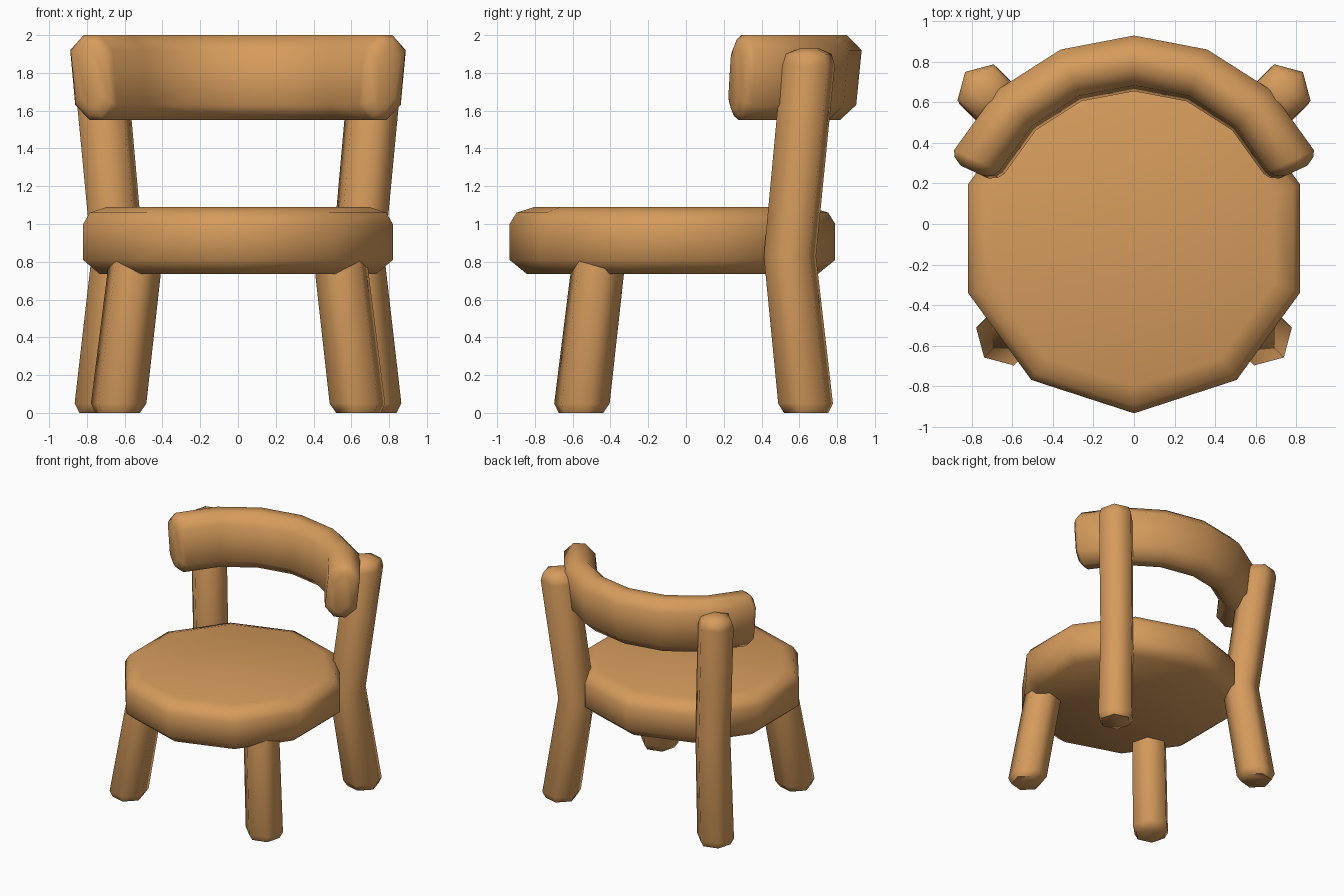
import bpy, bmesh, math
from mathutils import Vector

if "Cube" in bpy.data.objects:
    bpy.data.objects.remove(bpy.data.objects["Cube"])

wood = bpy.data.materials.new("warm wood")
wood.diffuse_color = (0.67, 0.33, 0.107, 1)
wood.use_nodes = True
wood.node_tree.nodes["Principled BSDF"].inputs["Base Color"].default_value = wood.diffuse_color


def loft(name, rings):
    """Skin a list of equal-length point rings and cap both ends."""
    bm = bmesh.new()
    vs = [[bm.verts.new(p) for p in ring] for ring in rings]
    n = len(vs[0])
    for a, b in zip(vs, vs[1:]):
        for i in range(n):
            j = (i + 1) % n
            bm.faces.new((a[i], a[j], b[j], b[i]))
    bm.faces.new(vs[0][::-1])
    bm.faces.new(vs[-1])
    bmesh.ops.recalc_face_normals(bm, faces=bm.faces)
    me = bpy.data.meshes.new(name)
    bm.to_mesh(me)
    bm.free()
    me.materials.append(wood)
    ob = bpy.data.objects.new(name, me)
    bpy.context.collection.objects.link(ob)
    bpy.ops.object.select_all(action='DESELECT')
    ob.select_set(True)
    bpy.context.view_layer.objects.active = ob
    bpy.ops.object.shade_smooth_by_angle(angle=math.radians(62))
    return ob


def ring(x, y, z, r, sides, turn):
    return [(x + r * math.cos(turn + math.tau * i / sides),
             y + r * math.sin(turn + math.tau * i / sides), z) for i in range(sides)]


# Seat: ten-sided disc with rounded rims
seat_profile = [(0.77, 0.735), (0.862, 0.81), (0.862, 1.0), (0.825, 1.06), (0.73, 1.09)]
loft("seat", [ring(0, -0.072, z, r, 10, math.pi / 2) for r, z in seat_profile])

# Legs: six-sided posts given as (x, y, z, radius), mirrored left and right
back_path = [(0.722, 0.636, 0, 0.122), (0.72, 0.633, 0.05, 0.15), (0.637, 0.55, 0.83, 0.143),
             (0.73, 0.647, 1.84, 0.146), (0.733, 0.65, 1.9, 0.125), (0.735, 0.652, 1.93, 0.05)]
front_path = [(0.637, -0.556, 0, 0.122), (0.632, -0.551, 0.05, 0.152), (0.525, -0.445, 0.95, 0.145)]
for side, sx in (("right", 1), ("left", -1)):
    for part, path in (("back_leg", back_path), ("front_leg", front_path)):
        sy = 1 if part == "back_leg" else -1
        loft(f"{part}_{side}", [ring(sx * x, y, z, r, 6, math.atan2(sy, sx))
                                for x, y, z, r in path])

# Backrest: chamfered bar swept along an arc, with inset ends
section = [(0.045, 2.0), (0.123, 1.92), (0.123, 1.63), (0.045, 1.55),
           (-0.045, 1.55), (-0.123, 1.63), (-0.123, 1.92), (-0.045, 2.0)]


def bar_ring(angle, shift=0.0, thin=1.0, low=1.0):
    out = Vector((math.cos(angle), math.sin(angle), 0))
    along = Vector((-out.y, out.x, 0))
    pts = []
    for r, z in section:
        lean = 0.1 * (z - 1.92) if z < 1.92 else 0
        p = Vector((0, -0.05, 0)) + out * (0.857 + r * thin + lean) + along * shift
        p.z = 1.775 + (z - 1.775) * low
        pts.append(p)
    return pts


start, end = math.radians(25), math.radians(155)
rings = [bar_ring(start, -0.055, 0.5, 0.72), bar_ring(start, -0.03, 0.85, 0.9)]
rings += [bar_ring(start + (end - start) * i / 6) for i in range(7)]
rings += [bar_ring(end, 0.03, 0.85, 0.9), bar_ring(end, 0.055, 0.5, 0.72)]
loft("backrest", rings)
